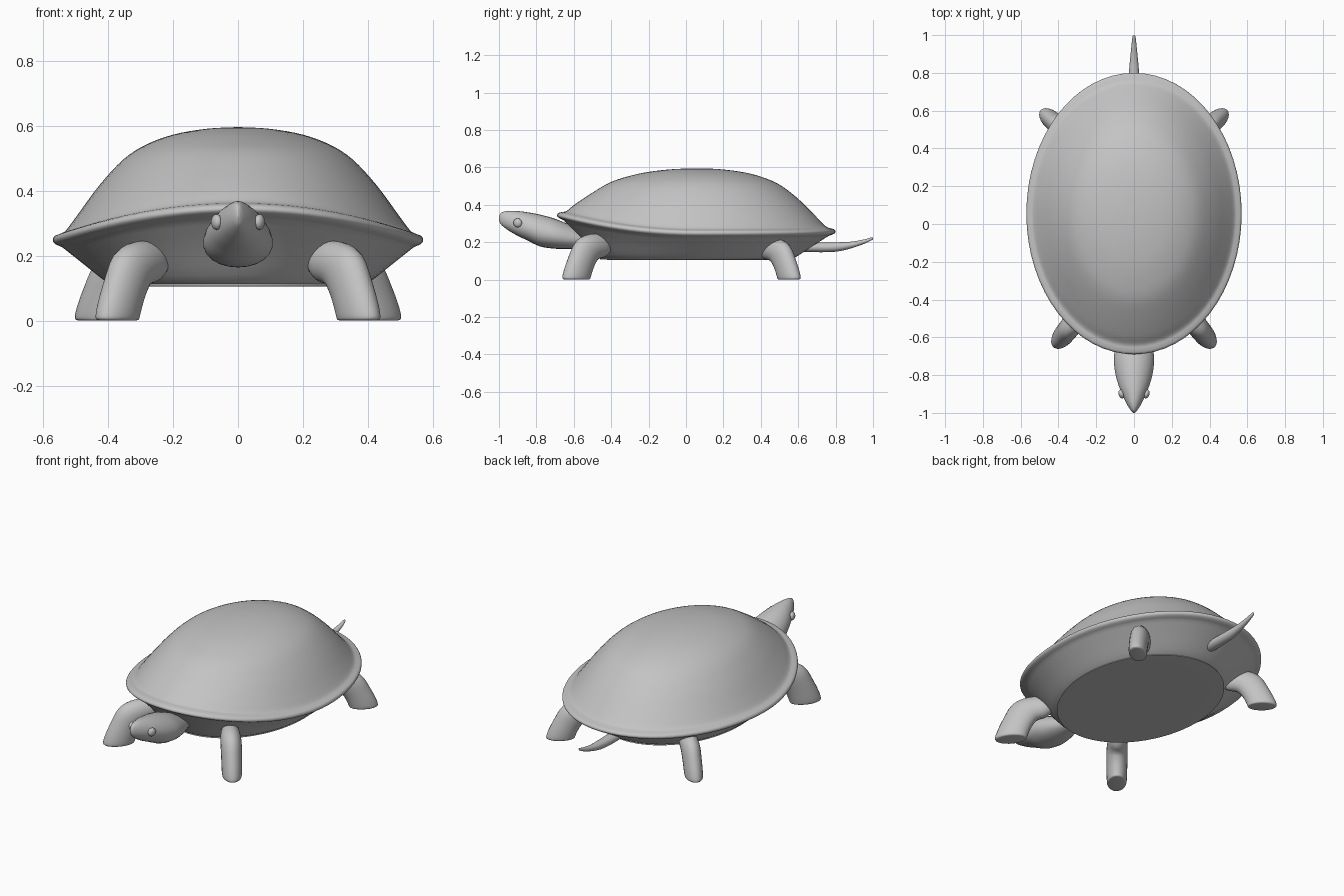
import bpy, bmesh, math
from mathutils import Vector

cube = bpy.data.objects.get("Cube")
if cube:
    bpy.data.objects.remove(cube, do_unlink=True)

grey = bpy.data.materials.new("plain grey")
grey.use_nodes = True
GREY = (0.55, 0.55, 0.55, 1)
grey.diffuse_color = GREY
grey.node_tree.nodes["Principled BSDF"].inputs["Base Color"].default_value = GREY


def finish(ob, angle=50):
    """Give a part its material and smooth shading."""
    ob.data.materials.append(grey)
    bpy.ops.object.select_all(action="DESELECT")
    ob.select_set(True)
    bpy.context.view_layer.objects.active = ob
    bpy.ops.object.shade_smooth_by_angle(angle=math.radians(angle))


def smooth_path(keys, steps=4):
    """Catmull-Rom resampling of rows of numbers."""
    rows = [Vector(k) for k in keys]
    out = []
    for i in range(len(rows) - 1):
        p0, p1 = rows[max(i - 1, 0)], rows[i]
        p2, p3 = rows[i + 1], rows[min(i + 2, len(rows) - 1)]
        for s in range(steps):
            t = s / steps
            out.append(p1 + (p2 - p0) * (t / 2)
                       + (p0 * 2 - p1 * 5 + p2 * 4 - p3) * (t * t / 2)
                       + (p1 * 3 - p0 - p2 * 3 + p3) * (t ** 3 / 2))
    return out + [rows[-1]]


def loft(name, rings, angle=50):
    """Skin a list of closed rings and cap both ends."""
    bm = bmesh.new()
    loops = [[bm.verts.new(p) for p in ring] for ring in rings]
    n = len(loops[0])
    for a, b in zip(loops, loops[1:]):
        for i in range(n):
            j = (i + 1) % n
            bm.faces.new((a[i], a[j], b[j], b[i]))
    bm.faces.new(loops[0])
    bm.faces.new(loops[-1])
    bmesh.ops.recalc_face_normals(bm, faces=bm.faces)
    mesh = bpy.data.meshes.new(name)
    bm.to_mesh(mesh)
    bm.free()
    ob = bpy.data.objects.new(name, mesh)
    bpy.context.collection.objects.link(ob)
    finish(ob, angle)


def angles(n):
    return [2 * math.pi * i / n for i in range(n)]


# Shell and belly: (radius share, height, share of the front lift)
def shell_ring(r, z, lift):
    ring = []
    for a in angles(64):
        front = max(0, -math.sin(a)) ** 2
        back = max(0, math.sin(a)) ** 4
        ring.append((0.57 * r * math.cos(a), 0.055 + 0.745 * r * math.sin(a),
                     z + lift * (0.095 * front + 0.008 * back)))
    return ring


upper = [(0.01, 0.595, 0), (0.17, 0.59, 0), (0.35, 0.572, 0.03),
         (0.5, 0.54, 0.1), (0.62, 0.495, 0.25), (0.75, 0.415, 0.5),
         (0.87, 0.322, 0.85), (0.93, 0.277, 0.95), (0.965, 0.266, 1),
         (0.99, 0.26, 1), (1, 0.248, 1), (0.988, 0.236, 1), (0.95, 0.226, 0.95)]
lower = [(0.95, 0.226, 0.95), (0.85, 0.181, 0.6), (0.74, 0.131, 0.1),
         (0.69, 0.112, 0), (0.66, 0.106, 0), (0.3, 0.105, 0), (0.01, 0.105, 0)]
profile = smooth_path(upper) + smooth_path(lower, 3)[1:]
loft("shell", [shell_ring(*p) for p in profile], 60)


# Head and neck, tail: (y, z, half width, half height)
def tube(name, keys, top_taper=0.0):
    rings = []
    for y, z, w, h in smooth_path(keys):
        rings.append([(w * math.cos(a) * (1 - top_taper * math.sin(a)), y,
                       z + h * math.sin(a)) for a in angles(24)])
    loft(name, rings, 70)


tube("head", [(-1, 0.327, 0.004, 0.01), (-0.987, 0.325, 0.017, 0.033),
              (-0.95, 0.315, 0.04, 0.052), (-0.9, 0.3, 0.063, 0.066),
              (-0.85, 0.285, 0.083, 0.075), (-0.78, 0.262, 0.101, 0.085),
              (-0.7, 0.245, 0.106, 0.08), (-0.62, 0.228, 0.088, 0.064),
              (-0.54, 0.215, 0.06, 0.045), (-0.48, 0.21, 0.045, 0.035)], 0.12)
tube("tail", [(0.56, 0.175, 0.015, 0.012), (0.6, 0.173, 0.03, 0.023),
              (0.7, 0.172, 0.032, 0.026), (0.8, 0.174, 0.027, 0.025),
              (0.88, 0.184, 0.02, 0.018), (0.95, 0.202, 0.013, 0.012),
              (0.99, 0.217, 0.008, 0.008), (1, 0.221, 0.003, 0.004)])


# Legs: (outward distance from foot, z, half depth, half width, tilt in degrees)
LEG = [(-0.22, 0.18, 0.035, 0.03, 90), (-0.18, 0.18, 0.06, 0.047, 85),
       (-0.12, 0.177, 0.071, 0.055, 67), (-0.07, 0.155, 0.082, 0.057, 40),
       (-0.035, 0.1, 0.082, 0.056, 18), (-0.01, 0.045, 0.086, 0.055, 6),
       (0, 0.014, 0.088, 0.053, 0), (0, 0.003, 0.084, 0.049, 0),
       (0, 0, 0.074, 0.041, 0)]


def leg(name, side, foot, direction, scale, height):
    out = Vector((direction[0] * side, direction[1], 0)).normalized()
    across = Vector((-out.y, out.x, 0))
    base = Vector((foot[0] * side, foot[1], 0))
    rings = []
    for u, z, depth, width, tilt in smooth_path(LEG, 3):
        t = math.radians(tilt)
        axis = out * math.cos(t) + Vector((0, 0, math.sin(t)))
        centre = base + out * u + Vector((0, 0, z * height))
        rings.append([centre + axis * (depth * scale * math.cos(a))
                      + across * (width * scale * math.sin(a)) for a in angles(24)])
    loft(name, rings, 60)


for side, word in ((1, "left"), (-1, "right")):
    leg("front_leg_" + word, side, (0.37, -0.585), (0.62, -0.78), 1.0, 1.0)
    leg("back_leg_" + word, side, (0.435, 0.55), (0.75, 0.66), 0.9, 0.9)
    # Eyes
    bpy.ops.mesh.primitive_uv_sphere_add(segments=16, ring_count=10, radius=1,
                                         location=(0.066 * side, -0.9, 0.303))
    eye = bpy.context.object
    eye.name = "eye_" + word
    eye.scale = (0.016, 0.024, 0.024)
    eye.rotation_euler.z = -0.35 * side
    finish(eye)
